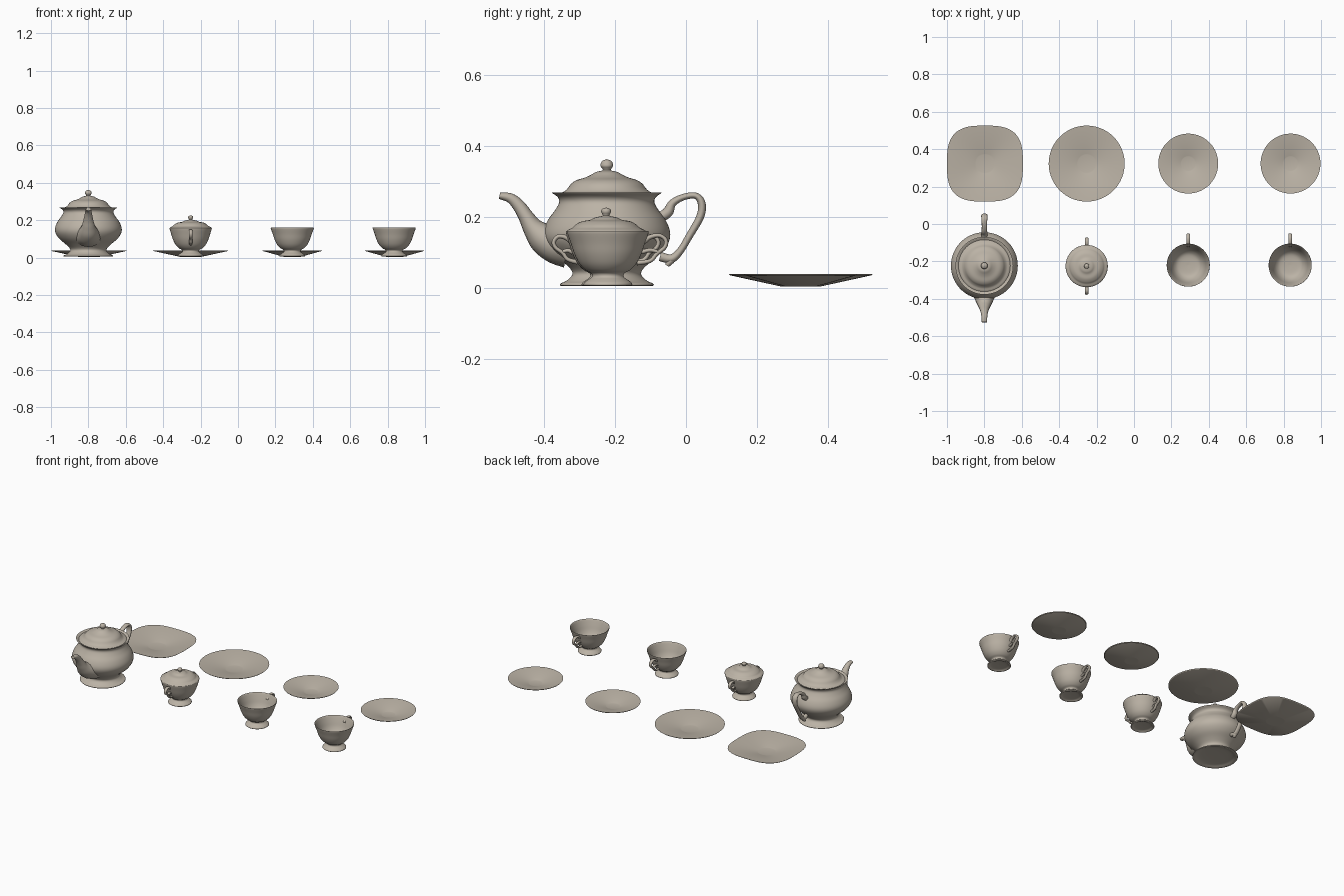
import bpy, bmesh, math

if "Cube" in bpy.data.objects:
    bpy.data.objects.remove(bpy.data.objects["Cube"])

clay = bpy.data.materials.new("warm grey porcelain")
clay.use_nodes = True
COLOUR = (0.5, 0.45, 0.38, 1)
clay.diffuse_color = COLOUR
clay.node_tree.nodes["Principled BSDF"].inputs["Base Color"].default_value = COLOUR


def smooth_path(points, steps=5):
    """Catmull-Rom curve through tuples of any length."""
    out = []
    for i in range(len(points) - 1):
        a, b = points[max(i - 1, 0)], points[i]
        c, d = points[i + 1], points[min(i + 2, len(points) - 1)]
        for s in range(steps):
            t = s / steps
            out.append(tuple(
                0.5 * (2 * q + (r - p) * t + (2 * p - 5 * q + 4 * r - w) * t ** 2
                       + (3 * q - p - 3 * r + w) * t ** 3)
                for p, q, r, w in zip(a, b, c, d)))
    return out + [points[-1]]


def loft(name, rings, centre, angle=50):
    """Skin closed rings of points and cap both ends."""
    bm = bmesh.new()
    loops = [[bm.verts.new(p) for p in ring] for ring in rings]
    n = len(loops[0])
    for lo, hi in zip(loops, loops[1:]):
        for i in range(n):
            j = (i + 1) % n
            bm.faces.new((lo[i], lo[j], hi[j], hi[i]))
    bm.faces.new(loops[0][::-1])
    bm.faces.new(loops[-1])
    bmesh.ops.recalc_face_normals(bm, faces=bm.faces)
    mesh = bpy.data.meshes.new(name)
    bm.to_mesh(mesh)
    bm.free()
    mesh.materials.append(clay)
    obj = bpy.data.objects.new(name, mesh)
    obj.location = (*centre, 0)
    bpy.context.collection.objects.link(obj)
    bpy.ops.object.select_all(action='DESELECT')
    obj.select_set(True)
    bpy.context.view_layer.objects.active = obj
    bpy.ops.object.shade_smooth_by_angle(angle=math.radians(angle))
    return obj


def lathe(name, profile, centre, power=2, sides=64, steps=4):
    """Turn an (r, z) profile; power above 2 squares the outline."""
    rings = []
    for r, z in smooth_path(profile, steps):
        r = max(r, 0.0005)
        k = min(1, r / profile[-1][0]) if power > 2 else 0
        ring = []
        for i in range(sides):
            c, s = math.cos(math.tau * i / sides), math.sin(math.tau * i / sides)
            m = (abs(c) ** power + abs(s) ** power) ** (-1 / power)
            ring.append((r * m * c, r * m * s, z))
        rings.append(ring)
    return loft(name, rings, centre)


def tube(name, path, centre, flip=1, sides=16):
    """Sweep an ellipse along (y, z, half thickness, half width)."""
    pts = smooth_path(path, 6)
    rings = []
    for i, (y, z, h, w) in enumerate(pts):
        a, b = pts[max(i - 1, 0)], pts[min(i + 1, len(pts) - 1)]
        dy, dz = b[0] - a[0], b[1] - a[1]
        length = math.hypot(dy, dz)
        ny, nz = -dz / length, dy / length
        rings.append([(w * math.cos(t), flip * (y + ny * h * math.sin(t)),
                       z + nz * h * math.sin(t))
                      for t in (math.tau * k / sides for k in range(sides))])
    return loft(name, rings, centre)


# Teapot: body, lid with knob, spout and handle
pot = (-0.8, -0.223)
lathe("teapot_body", [
    (0, .016), (.09, .014), (.12, .006), (.131, .006), (.13, .012), (.113, .02),
    (.098, .035), (.1, .05), (.122, .072), (.155, .1), (.175, .13), (.178, .158),
    (.166, .19), (.146, .218), (.134, .24), (.138, .255), (.154, .267),
    (.149, .267), (.132, .256), (.128, .24), (.14, .215), (.165, .16),
    (.14, .1), (.09, .06), (0, .05)], pot)
lathe("teapot_lid", [
    (0, .252), (.12, .252), (.138, .261), (.133, .266), (.12, .271), (.11, .28),
    (.1, .293), (.085, .303), (.062, .31), (.046, .317), (.03, .326), (.013, .33),
    (.012, .334), (.017, .341), (.0175, .347), (.013, .357), (0, .362)], pot)
tube("teapot_spout", [
    (-.11, .118, .062, .08), (-.145, .125, .056, .066), (-.18, .142, .045, .05),
    (-.207, .168, .03, .036), (-.226, .198, .022, .027), (-.247, .23, .018, .02),
    (-.271, .252, .014, .016), (-.302, .259, .009, .014)], pot)
tube("teapot_handle", [
    (.15, .198, .014, .014), (.172, .213, .015, .017), (.185, .238, .011, .015),
    (.215, .255, .009, .014), (.25, .259, .009, .016), (.267, .238, .011, .017),
    (.263, .2, .011, .016), (.232, .145, .01, .014), (.207, .104, .01, .014),
    (.182, .082, .012, .014), (.15, .088, .013, .013)], pot)
tube("teapot_handle_curl", [
    (.198, .095, .01, .012), (.178, .074, .01, .012),
    (.17, .062, .006, .009)], pot)

# Shared foot and outer wall of the bowl and cups
FOOT = [(0, .014), (.045, .012), (.06, .006), (.068, .007), (.067, .014),
        (.055, .023), (.045, .031), (.047, .041), (.063, .05), (.08, .068),
        (.094, .095), (.104, .125)]
INSIDE = [(.099, .125), (.088, .094), (.073, .07), (.05, .056), (0, .052)]

# Sugar bowl with lid and two handles
bowl = (-0.253, -0.225)
lathe("sugar_bowl", FOOT + [(.113, .156), (.107, .156)] + INSIDE, bowl)
lathe("sugar_lid", [
    (0, .148), (.1, .151), (.112, .157), (.107, .163), (.095, .169), (.085, .178),
    (.068, .187), (.045, .191), (.03, .198), (.011, .202), (.01, .206),
    (.0135, .213), (.012, .221), (0, .226)], bowl)
for side, flip in (("front", -1), ("back", 1)):
    tube("sugar_handle_" + side, [
        (.1, .13, .006, .008), (.115, .142, .007, .01), (.135, .144, .006, .01),
        (.147, .13, .006, .01), (.142, .113, .006, .01), (.122, .098, .006, .009),
        (.108, .08, .006, .009), (.08, .072, .007, .008)], bowl, flip)
    tube("sugar_handle_curl_" + side, [
        (.124, .1, .005, .008), (.108, .105, .006, .008),
        (.094, .099, .006, .007)], bowl, flip)

# Two cups with scrolled handles
for side, x in (("right", 0.29), ("left", 0.835)):
    cup = (x, -0.22)
    lathe("cup_" + side, FOOT + [(.115, .156), (.111, .156)] + INSIDE, cup)
    tube("cup_handle_" + side, [
        (.1, .126, .006, .008), (.118, .142, .007, .01), (.145, .147, .006, .01),
        (.163, .134, .006, .01), (.16, .114, .006, .01), (.138, .096, .006, .009),
        (.119, .076, .006, .009), (.082, .07, .007, .008)], cup)
    tube("cup_handle_curl_" + side, [
        (.142, .1, .005, .008), (.12, .106, .006, .008),
        (.094, .1, .006, .007)], cup)


def plate(name, x, radius, power=2):
    """Shallow dish: flat base, straight flaring wall, thin rim."""
    base = radius * 0.26
    profile = [(0, .003), (base * .97, .003), (base, .003), (radius * .98, .035),
               (radius, .039), (radius * .98, .039), (base, .008),
               (base * .9, .007), (0, .007)]
    rings = []
    for r, z in profile:
        r = max(r, 0.0005)
        p = 2 + (power - 2) * r / radius
        ring = []
        for i in range(96):
            c, s = math.cos(math.tau * i / 96), math.sin(math.tau * i / 96)
            m = (abs(c) ** p + abs(s) ** p) ** (-1 / p)
            ring.append((r * m * c, r * m * s, z))
        rings.append(ring)
    return loft(name, rings, (x, 0.323), 30)


# Plates and saucers
plate("square_plate", -0.797, 0.203, 3)
plate("round_plate", -0.253, 0.203)
plate("saucer_right", 0.29, 0.16)
plate("saucer_left", 0.837, 0.16)
